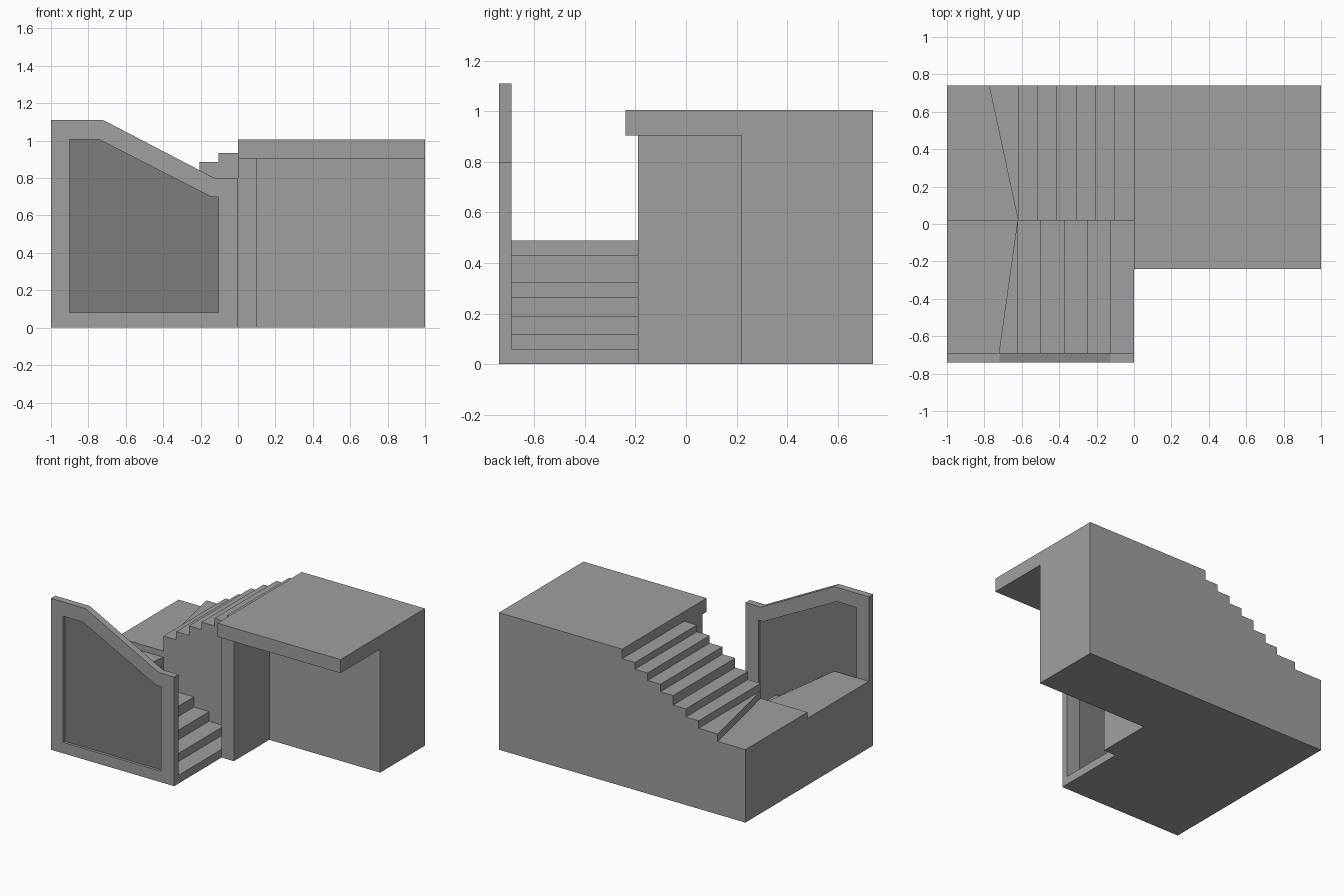
import bpy
import bmesh
from mathutils import Vector

cube = bpy.data.objects.get("Cube")
if cube:
    bpy.data.objects.remove(cube, do_unlink=True)


def make_material(name, value):
    mat = bpy.data.materials.new(name)
    mat.use_nodes = True
    colour = (value, value, value, 1)
    mat.diffuse_color = colour
    mat.node_tree.nodes["Principled BSDF"].inputs["Base Color"].default_value = colour
    return mat


CONCRETE = make_material("light grey concrete", 0.35)
PANEL = make_material("dark grey panel", 0.205)


def extrude_faces(name, faces, offset, mat):
    """Extrude flat faces, given as point loops, into a closed solid."""
    bm = bmesh.new()
    for loop in faces:
        bm.faces.new([bm.verts.new(p) for p in loop])
    bmesh.ops.remove_doubles(bm, verts=bm.verts, dist=0.0001)
    result = bmesh.ops.extrude_face_region(bm, geom=bm.faces[:], use_keep_orig=True)
    moved = [g for g in result["geom"] if isinstance(g, bmesh.types.BMVert)]
    bmesh.ops.translate(bm, verts=moved, vec=Vector(offset))
    bmesh.ops.recalc_face_normals(bm, faces=bm.faces[:])
    mesh = bpy.data.meshes.new(name)
    bm.to_mesh(mesh)
    bm.free()
    mesh.materials.append(mat)
    obj = bpy.data.objects.new(name, mesh)
    bpy.context.collection.objects.link(obj)
    return obj


def block(name, footprint, z0, z1):
    """Upright prism over a plan outline."""
    return extrude_faces(name, [[(x, y, z0) for x, y in footprint]], (0, 0, z1 - z0), CONCRETE)


def box(name, x0, x1, y0, y1, z0, z1):
    return block(name, [(x0, y0), (x1, y0), (x1, y1), (x0, y1)], z0, z1)


def flight(name, heights, y0, y1):
    """Solid flight with a stepped profile running from x = 0 to the turn."""
    going = TURN / len(heights)
    profile = [(0, 0)]
    for i, z in enumerate(heights):
        profile += [(i * going, z), ((i + 1) * going, z)]
    profile.append((TURN, 0))
    return extrude_faces(name, [[(x, y0, z) for x, z in profile]], (0, y1 - y0, 0), CONCRETE)


TURN = -0.62                      # x of the stair turn
FRONT, INNER, MIDDLE, BACK = -0.74, -0.69, 0.02, 0.74
PIVOT = (TURN, MIDDLE)

# Two straight flights
flight("lower_flight", [0.06, 0.12, 0.19, 0.265, 0.325], INNER, MIDDLE)
flight("upper_flight", [0.935, 0.885, 0.83, 0.775, 0.705, 0.645], MIDDLE, BACK)

# Turning steps: tapered tread and landing on each side of the middle line
for side, y, edge, tread_z, landing_z in (
        ("front", INNER, -0.72, 0.43, 0.49),
        ("back", BACK, -0.775, 0.59, 0.535)):
    block(side + "_tapered_step", [PIVOT, (TURN, y), (edge, y)], 0, tread_z)
    block(side + "_landing", [PIVOT, (edge, y), (-1, y), (-1, MIDDLE)], 0, landing_z)

# Upper floor with its supporting body and side wall
box("roof_slab", 0, 1, -0.24, BACK, 0.905, 1.005)
block("building_body",
      [(0, -0.19), (0.1, -0.19), (0.1, 0.22), (1, 0.22), (1, BACK), (0, BACK)], 0, 0.905)

# Balustrade wall: a sloped frame around a recessed panel
outer = [(-1, 0), (-1, 1.11), (-0.72, 1.11), (-0.125, 0.8), (0, 0.8), (0, 0)]
inner = [(-0.9, 0.08), (-0.9, 1.005), (-0.74, 1.005), (-0.145, 0.7), (-0.105, 0.7), (-0.105, 0.08)]
ring = []
for i in range(len(outer)):
    j = (i + 1) % len(outer)
    ring.append([(x, FRONT, z) for x, z in (outer[i], outer[j], inner[j], inner[i])])
extrude_faces("balustrade_frame", ring, (0, INNER - FRONT, 0), CONCRETE)
extrude_faces("balustrade_panel", [[(x, -0.72, z) for x, z in inner]], (0, 0.01, 0), PANEL)
